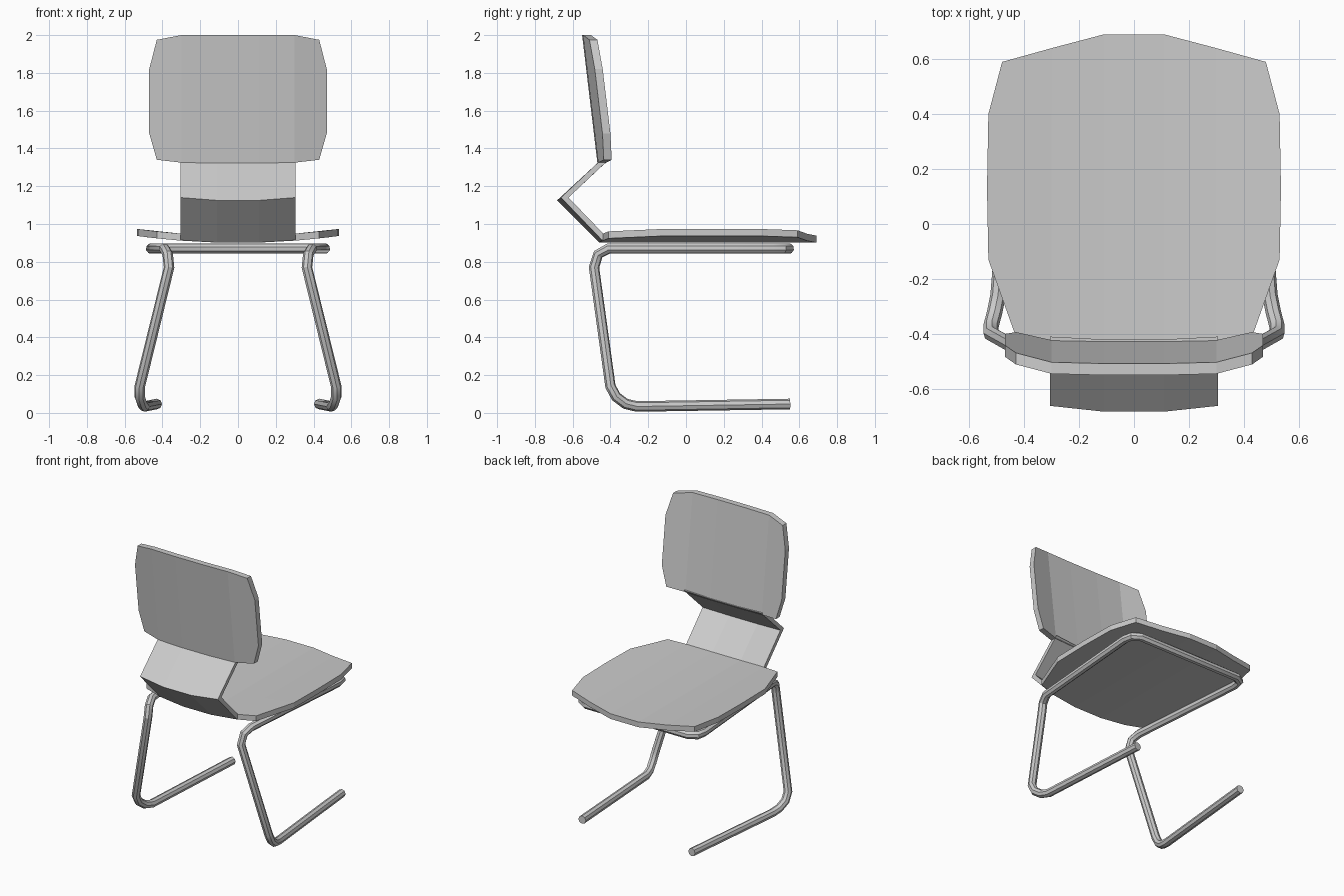
import bpy
import bmesh
from math import radians
from mathutils import Vector

if "Cube" in bpy.data.objects:
    bpy.data.objects.remove(bpy.data.objects["Cube"])


def sheet(name, rows, offset):
    """Thick bent panel: each row lists its right half, centre to edge."""
    bm = bmesh.new()
    off = Vector(offset)
    grid = []
    for half in rows:
        full = [(-x, y, z) for x, y, z in reversed(half)] + list(half)
        grid.append([bm.verts.new(p) for p in full])
    for a, b in zip(grid, grid[1:]):
        for i in range(len(a) - 1):
            bm.faces.new((a[i], a[i + 1], b[i + 1], b[i]))
    skin = bm.faces[:]
    ret = bmesh.ops.extrude_face_region(bm, geom=skin, use_keep_orig=True)
    bmesh.ops.translate(bm, vec=off, verts=[g for g in ret["geom"]
                                            if isinstance(g, bmesh.types.BMVert)])
    bmesh.ops.recalc_face_normals(bm, faces=bm.faces[:])
    me = bpy.data.meshes.new(name)
    bm.to_mesh(me)
    bm.free()
    ob = bpy.data.objects.new(name, me)
    bpy.context.collection.objects.link(ob)
    return ob


def tube(name, points, radius):
    """Round tube along a path, eight sides, closed ends."""
    cu = bpy.data.curves.new(name, 'CURVE')
    cu.dimensions = '3D'
    cu.bevel_depth = radius
    cu.bevel_resolution = 2
    cu.use_fill_caps = True
    sp = cu.splines.new('POLY')
    sp.points.add(len(points) - 1)
    for p, co in zip(sp.points, points):
        p.co = (*co, 1)
    ob = bpy.data.objects.new(name, cu)
    bpy.context.collection.objects.link(ob)
    bpy.ops.object.select_all(action='DESELECT')
    ob.select_set(True)
    bpy.context.view_layer.objects.active = ob
    bpy.ops.object.convert(target='MESH')
    bpy.ops.object.shade_smooth_by_angle(angle=radians(30))


# Seat: dished across its width, rounded outline
def dish(x):
    return 0.90 + 0.037 * (x / 0.535) ** 2


seat_rows = [(0.43, (-0.455, -0.44, -0.41)), (0.53, (-0.13,) * 3),
             (0.535, (0.13,) * 3), (0.53, (0.40,) * 3),
             (0.48, (0.69, 0.64, 0.59))]
sheet("seat", [[(x, y, dish(x)) for x, y in zip((0.11, 0.30, w), ys)]
               for w, ys in seat_rows], (0, 0, 0.037))


# Backrest: leans back, sides wrap forward
def lean(x, z):
    return -0.47 - 0.08 * (z - 1.33) / 0.67 + max(0, x - 0.28) * 0.24


back_rows = [(0.43, (1.32, 1.325, 1.34)), (0.47, (1.48,) * 3),
             (0.47, (1.82,) * 3), (0.43, (2.0, 2.0, 1.975))]
sheet("backrest", [[(x, lean(x, z), z) for x, z in zip((0.11, 0.30, w), zs)]
                   for w, zs in back_rows], (0, 0.042, 0))

# Folded strip joining seat and backrest
sheet("back_support", [
    [(0.11, -0.46, 0.902), (0.305, -0.445, 0.915)],
    [(0.11, -0.683, 1.125), (0.305, -0.662, 1.14)],
    [(0.11, -0.46, 1.33), (0.305, -0.45, 1.34)]], (0, 0.04, 0))

# Bent tube frame: one foot, up the leg, round the seat, down again
side = [(0.43, 0.55, 0.047), (0.495, -0.26, 0.034), (0.507, -0.32, 0.048),
        (0.52, -0.37, 0.085), (0.52, -0.40, 0.14), (0.365, -0.487, 0.77),
        (0.372, -0.465, 0.84), (0.39, -0.41, 0.87), (0.46, 0.46, 0.87),
        (0.45, 0.515, 0.87), (0.40, 0.545, 0.87)]
tube("tube_frame", side + [(-x, y, z) for x, y, z in reversed(side)], 0.028)
